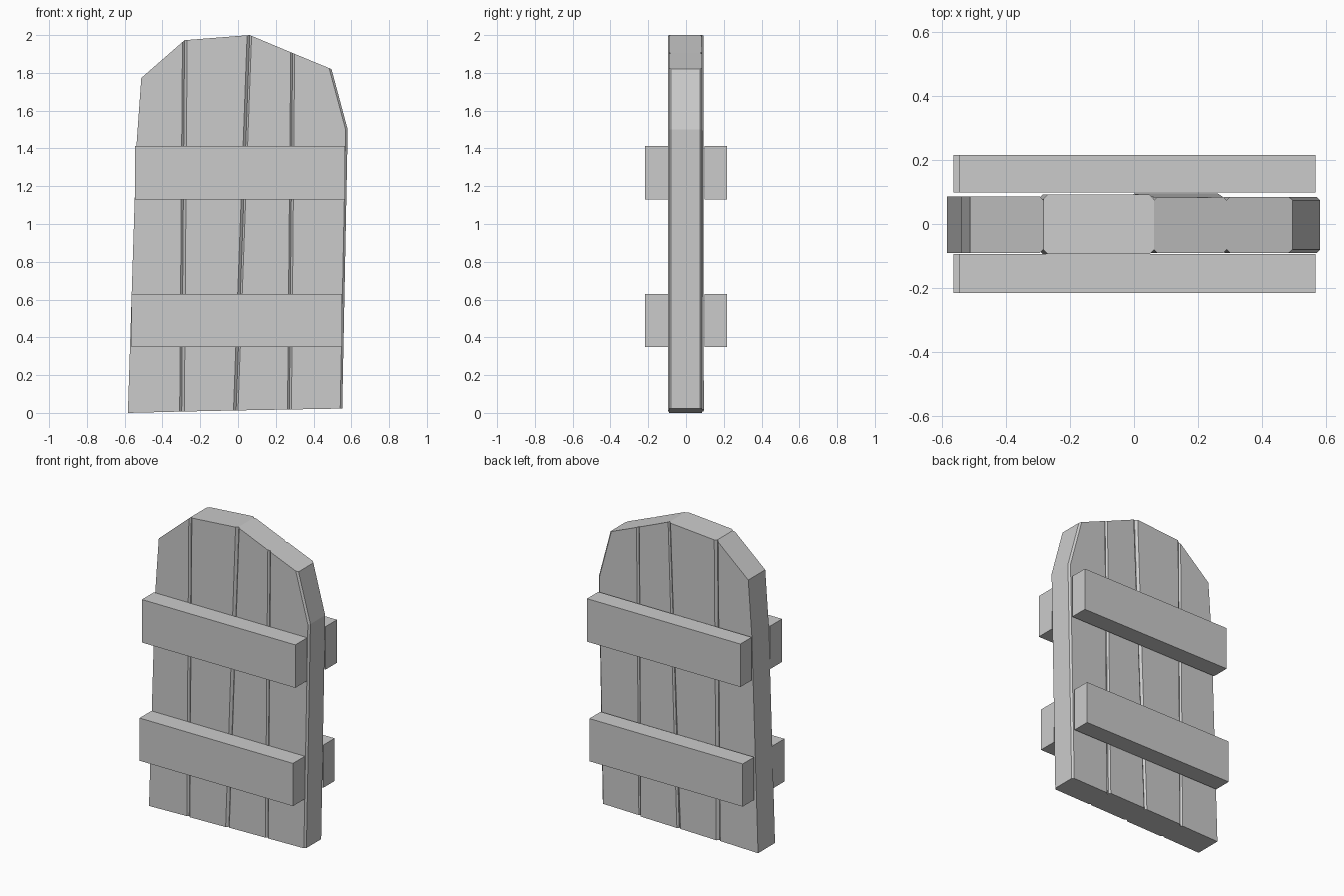
import bpy, bmesh

if "Cube" in bpy.data.objects:
    bpy.data.objects.remove(bpy.data.objects["Cube"])


def new_object(name, bm):
    bmesh.ops.recalc_face_normals(bm, faces=bm.faces[:])
    mesh = bpy.data.meshes.new(name)
    bm.to_mesh(mesh)
    bm.free()
    obj = bpy.data.objects.new(name, mesh)
    bpy.context.collection.objects.link(obj)


def plank(name, outline, front, back_bottom, back_top, worn_sides, chamfer=0.011):
    """Extrude an x-z outline through y, chamfering the listed upright sides."""
    bm = bmesh.new()
    f = [bm.verts.new((x, front, z)) for x, z in outline]
    b = [bm.verts.new((x, back_bottom + (back_top - back_bottom) * z / 2, z))
         for x, z in outline]
    n = len(outline)
    bm.faces.new(f)
    bm.faces.new(b[::-1])
    for i in range(n):
        j = (i + 1) % n
        bm.faces.new((f[j], f[i], b[i], b[j]))
    edges = []
    for i in worn_sides:
        j = (i + 1) % n
        edges += [bm.edges.get((f[i], f[j])), bm.edges.get((b[i], b[j]))]
    bmesh.ops.recalc_face_normals(bm, faces=bm.faces[:])
    bmesh.ops.bevel(bm, geom=edges, offset=chamfer, offset_type='OFFSET',
                    segments=1, affect='EDGES', clamp_overlap=True)
    new_object(name, bm)


def bar(name, x0, x1, y0, y1, z0, z1):
    bm = bmesh.new()
    bmesh.ops.create_cube(bm, size=1)
    for v in bm.verts:
        v.co = (x1 if v.co.x > 0 else x0, y1 if v.co.y > 0 else y0,
                z1 if v.co.z > 0 else z0)
    new_object(name, bm)


# Upright planks, left to right
plank("plank_left",
      [(-0.583, 0), (-0.298, 0.007), (-0.283, 1.973), (-0.512, 1.773), (-0.538, 1.41)],
      -0.09, 0.086, 0.086, [1])
plank("plank_mid_left",
      [(-0.298, 0.007), (-0.01, 0.013), (0.062, 2.0), (-0.283, 1.973)],
      -0.094, 0.092, 0.092, [1, 3], 0.014)
plank("plank_mid_right",
      [(-0.01, 0.013), (0.272, 0.018), (0.289, 1.905), (0.062, 2.0)],
      -0.09, 0.095, 0.083, [1, 3], 0.01)
plank("plank_right",
      [(0.272, 0.018), (0.552, 0.023), (0.581, 1.5), (0.495, 1.82), (0.289, 1.905)],
      -0.09, 0.085, 0.085, [1, 2, 4])

# Cross bars on both faces
for level, x0, x1, z0, z1 in (("lower", -0.563, 0.55, 0.35, 0.63),
                              ("upper", -0.546, 0.567, 1.13, 1.412)):
    bar(f"{level}_front_bar", x0, x1, -0.216, -0.093, z0, z1)
    bar(f"{level}_back_bar", x0, x1, 0.099, 0.216, z0, z1)
